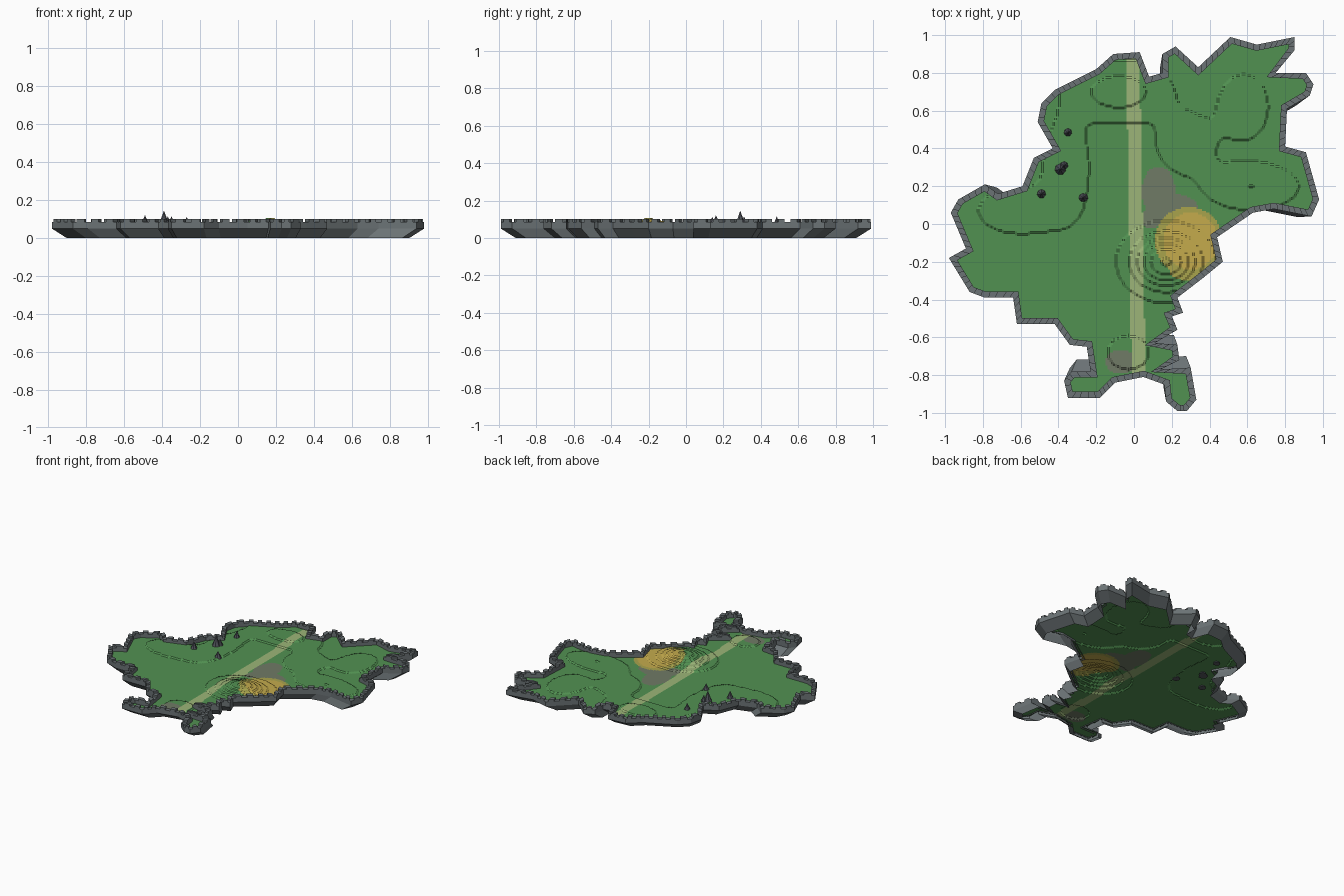
import bpy, bmesh, math
from mathutils import Vector

if "Cube" in bpy.data.objects:
    bpy.data.objects.remove(bpy.data.objects["Cube"])

def mat(name, r, g, b):
    m = bpy.data.materials.new(name)
    lin = lambda c: c / 12.92 if c < 0.04 else ((c + 0.055) / 1.055) ** 2.4
    m.diffuse_color = (lin(r), lin(g), lin(b), 1)
    m.use_nodes = True
    m.node_tree.nodes["Principled BSDF"].inputs["Base Color"].default_value = m.diffuse_color
    return m

GRASS = mat("grass", .32, .57, .32)
PATH = mat("pale_path", .61, .71, .47)
CLAY = mat("grey_earth", .44, .48, .40)
SAND = mat("sand", .77, .67, .30)
OLIVE = mat("sand_edge", .66, .64, .30)
STONE = mat("wall_stone", .42, .45, .46)
ROCK = mat("dark_rock", .32, .33, .36)

def make(name, bm, mats):
    me = bpy.data.meshes.new(name)
    bm.to_mesh(me)
    bm.free()
    for m in mats:
        me.materials.append(m)
    ob = bpy.data.objects.new(name, me)
    bpy.context.collection.objects.link(ob)
    return ob

# Coastline, clockwise from the north, in hundredths
C = [-11,90, 3,91, 8,78, 15,80, 15,90, 22,94, 34,83, 51,99, 65,95, 85,99,
     85,92, 75,80, 91,80, 95,74, 93,68, 81,61, 80,41, 91,38, 98,13, 94,4,
     74,8, 63,6, 44,-7, 47,-20, 36,-29, 23,-39, 26,-47, 20,-49, 23,-56, 11,-63,
     23,-64, 24,-72, 14,-77, 30,-76, 33,-93, 28,-99, 23,-99, 17,-94, 16,-85, 5,-81,
     -10,-84, -18,-92, -35,-92, -37,-83, -33,-78, -23,-78, -25,-65, -34,-64, -42,-53,
     -62,-53, -64,-39, -79,-39, -87,-36, -98,-18, -89,-13, -97,6, -93,13, -79,21,
     -72,16, -59,20, -53,35, -43,40, -51,54, -49,64, -42,71, -20,82]
P = [Vector((x / 100, y / 100)) for x, y in zip(C[::2], C[1::2])]
N = len(P)

def inset(d):
    out = []
    for i in range(N):
        a = (P[i] - P[i - 1]).normalized()
        b = (P[(i + 1) % N] - P[i]).normalized()
        n1, n2 = Vector((a.y, -a.x)), Vector((b.y, -b.x))
        m = (n1 + n2).normalized()
        out.append(P[i] + m * d / max(m.dot(n1), .6))
    return out

# Perimeter wall with a skirt that tapers to the ground
WALL_T, Z0, Z1, Z2 = .032, .05, .085, .1
inner = inset(WALL_T)
bm = bmesh.new()
rings = [[bm.verts.new((p.x * s, p.y * s, z)) for p in ring]
         for ring, s, z in ((P, .92, 0), (P, 1, Z0), (P, 1, Z1), (inner, 1, Z1), (inner, 1, Z0))]
for lo, hi in zip(rings, rings[1:]):
    for i in range(N):
        j = (i + 1) % N
        bm.faces.new((lo[j], lo[i], hi[i], hi[j]))
make("perimeter_wall", bm, [STONE])

# Battlements along the wall
bm = bmesh.new()
for i in range(N):
    j = (i + 1) % N
    n = max(1, round((P[j] - P[i]).length / .07))
    for k in range(n):
        q = []
        for t in ((k + .25) / n, (k + .75) / n):
            q += [P[i].lerp(P[j], t), inner[i].lerp(inner[j], t)]
        q = [q[0], q[1], q[3], q[2]]
        lo = [bm.verts.new((p.x, p.y, Z1)) for p in q]
        hi = [bm.verts.new((p.x, p.y, Z2)) for p in q]
        bm.faces.new(hi)
        for a in range(4):
            b = (a + 1) % 4
            bm.faces.new((lo[a], lo[b], hi[b], hi[a]))
bmesh.ops.recalc_face_normals(bm, faces=bm.faces)
make("battlements", bm, [STONE])

# Terraced terrain: hills (x, y, radius x, radius y, height) rounded to steps
HILLS = [(.17, -.2, .17, .14, .045), (-.6, .07, .22, .12, .011), (-.36, .3, .12, .25, .011),
         (-.08, .7, .24, .14, .017), (.27, .43, .15, .15, .011), (.58, .62, .13, .17, .011),
         (.62, .2, .24, .12, .012), (-.03, -.68, .12, .1, .009)]
STEP = .008

def height(x, y):
    h = sum(a * math.exp(-((x - cx) / rx) ** 2 - ((y - cy) / ry) ** 2)
            for cx, cy, rx, ry, a in HILLS)
    return .058 + STEP * round(h / STEP)

def ell(x, y, cx, cy, rx, ry):
    return ((x - cx) / rx) ** 2 + ((y - cy) / ry) ** 2 < 1

def ground(x, y):
    mid = .01 - .018 * y
    if abs(x - mid) < .036:
        return 1
    if ell(x, y, .3, -.09, .145, .15):
        return 3
    if ell(x, y, .29, -.09, .18, .18) or ell(x, y, .29, -.25, .1, .05):
        return 4
    if ell(x, y, .13, .17, .09, .135) or ell(x, y, .2, .08, .14, .08) \
            or ell(x, y, .09, .03, .06, .05) or ell(x, y, -.07, -.73, .08, .065):
        return 2
    return 0

edge = inset(WALL_T / 2)

def crossings(y):
    xs = []
    for i in range(N):
        a, b = edge[i - 1], edge[i]
        if (a.y > y) != (b.y > y):
            xs.append(a.x + (y - a.y) / (b.y - a.y) * (b.x - a.x))
    return sorted(xs)

bm = bmesh.new()
CELL, grid = .01, {}

def gv(i, j):
    if (i, j) not in grid:
        x, y = i * CELL, j * CELL
        grid[i, j] = bm.verts.new((x, y, height(x, y)))
    return grid[i, j]

for j in range(-100, 100):
    y = (j + .5) * CELL
    xs = crossings(y)
    for x0, x1 in zip(xs[::2], xs[1::2]):
        for i in range(round(x0 / CELL), round(x1 / CELL)):
            f = bm.faces.new((gv(i, j), gv(i + 1, j), gv(i + 1, j + 1), gv(i, j + 1)))
            f.material_index = ground((i + .5) * CELL, y)
make("terrain", bm, [GRASS, PATH, CLAY, SAND, OLIVE])

# Pointed rocks: x, y, radius, top
for x, y, r, top in ((-.39, .29, .034, .145), (-.37, .31, .026, .115), (-.49, .16, .028, .122),
                     (-.35, .485, .026, .115), (-.27, .14, .028, .112)):
    bm = bmesh.new()
    bmesh.ops.create_cone(bm, cap_ends=True, segments=7, radius1=r, radius2=0, depth=top - .056)
    bmesh.ops.translate(bm, verts=bm.verts, vec=(x, y, (top + .056) / 2))
    make("pointed_rock", bm, [ROCK])
